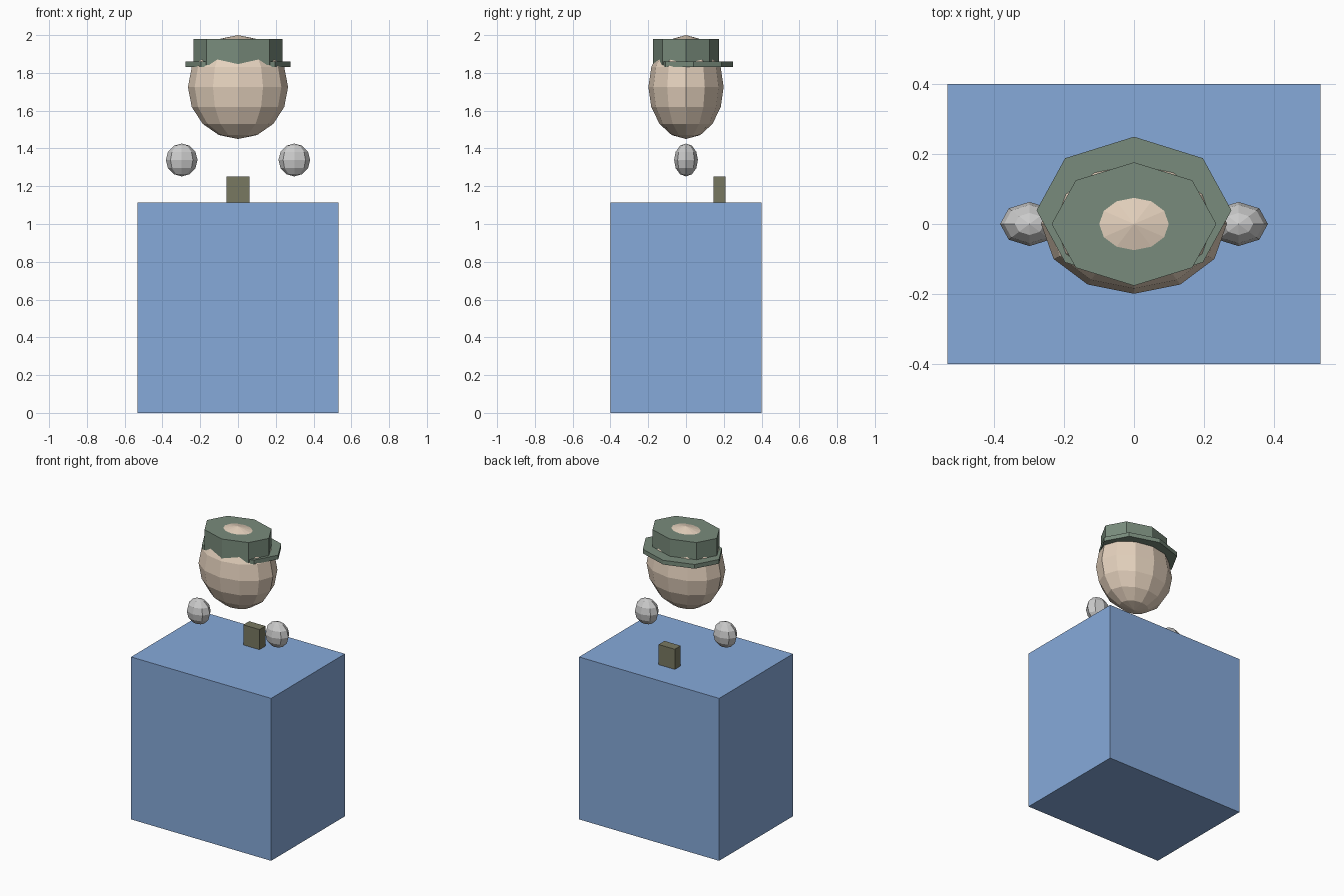
import bpy
import math

if "Cube" in bpy.data.objects:
    bpy.data.objects.remove(bpy.data.objects["Cube"])


def paint(obj, name, color):
    mat = bpy.data.materials.get(name) or bpy.data.materials.new(name)
    mat.diffuse_color = (*color, 1)
    mat.use_nodes = True
    mat.node_tree.nodes["Principled BSDF"].inputs["Base Color"].default_value = mat.diffuse_color
    obj.data.materials.append(mat)


def finish(name, scale):
    obj = bpy.context.object
    obj.name = name
    obj.scale = scale
    bpy.ops.object.transform_apply(location=False, rotation=False, scale=True)
    return obj


def box(name, center, size):
    bpy.ops.mesh.primitive_cube_add(size=1, location=center)
    return finish(name, size)


def ball(name, center, radii, segments, rings):
    bpy.ops.mesh.primitive_uv_sphere_add(
        segments=segments, ring_count=rings, radius=1, location=center)
    return finish(name, radii)


def octagon(name, center, rx, ry, height):
    bpy.ops.mesh.primitive_cylinder_add(
        vertices=8, radius=1, depth=1, location=center)
    return finish(name, (rx, ry, height))


BLUE = (0.24, 0.40, 0.70)
SKIN = (0.78, 0.64, 0.51)
GREEN = (0.19, 0.26, 0.20)
OLIVE = (0.19, 0.19, 0.12)

# Body block
paint(box("body", (0, 0, 0.557), (1.063, 0.8, 1.114)), "blue", BLUE)

# Small block standing at the back of the body
paint(box("back_block", (0, 0.177, 1.182), (0.123, 0.064, 0.14)), "olive", OLIVE)

# Head
paint(ball("head", (0, 0, 1.725), (0.265, 0.199, 0.275), 12, 8), "skin", SKIN)

# Cap crown and offset brim
paint(octagon("cap_crown", (0, 0, 1.91), 0.235, 0.176, 0.139), "green", GREEN)
paint(octagon("cap_brim", (0, 0.039, 1.847), 0.278, 0.21, 0.029), "green", GREEN)

# Shoulder balls
for side, label in ((-1, "left"), (1, "right")):
    ball("shoulder_" + label, (side * 0.298, 0, 1.339), (0.084, 0.063, 0.087), 8, 6)
